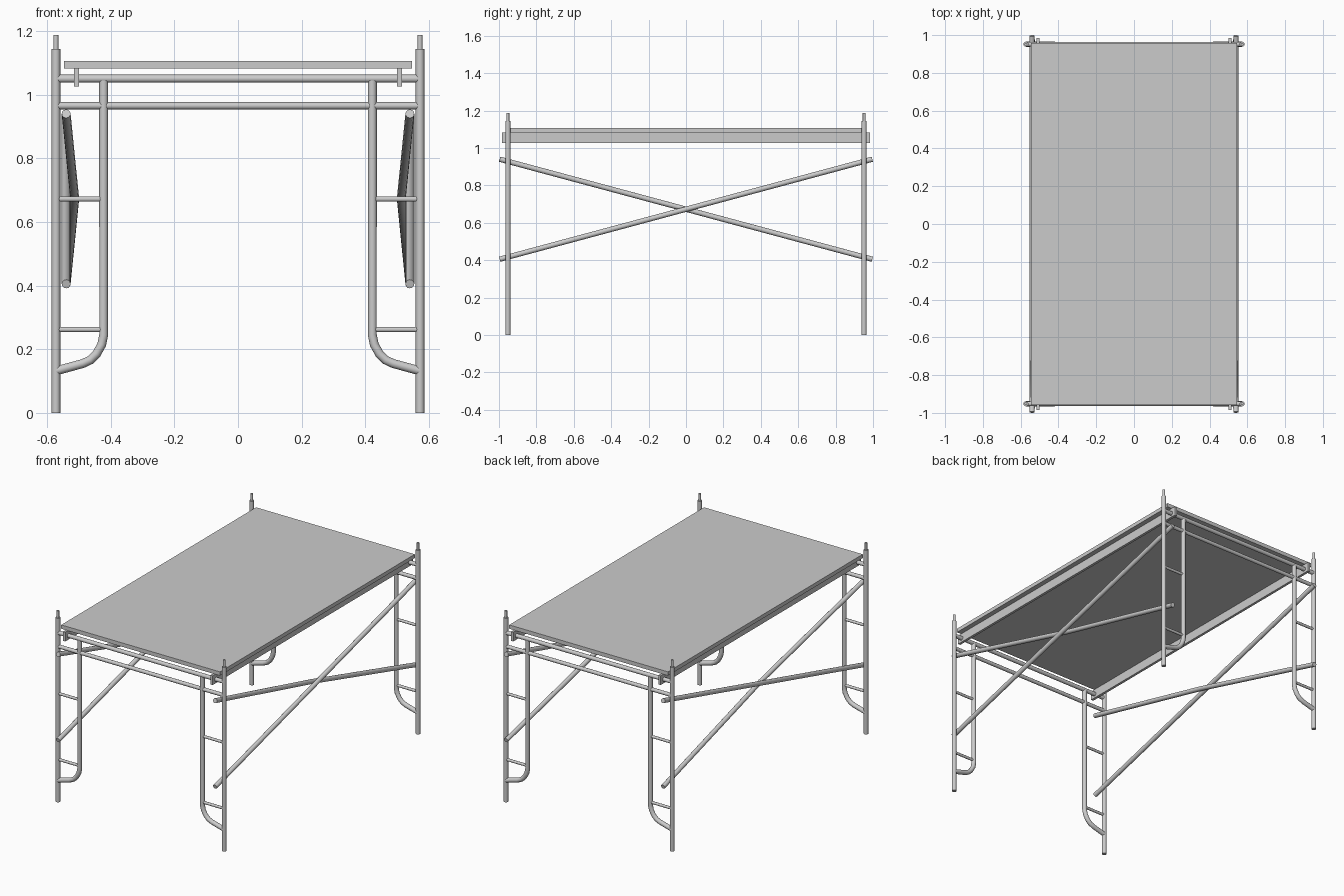
import bpy
from math import radians
from mathutils import Vector

if "Cube" in bpy.data.objects:
    bpy.data.objects.remove(bpy.data.objects["Cube"])


def tube(name, points, radius):
    """Round capped tube swept along a poly path."""
    cu = bpy.data.curves.new(name, 'CURVE')
    cu.dimensions = '3D'
    cu.bevel_depth = radius
    cu.bevel_resolution = 4
    cu.use_fill_caps = True
    sp = cu.splines.new('POLY')
    sp.points.add(len(points) - 1)
    for p, co in zip(sp.points, points):
        p.co = (*co, 1)
    ob = bpy.data.objects.new(name, cu)
    bpy.context.collection.objects.link(ob)
    bpy.ops.object.select_all(action='DESELECT')
    ob.select_set(True)
    bpy.context.view_layer.objects.active = ob
    bpy.ops.object.convert(target='MESH')
    bpy.ops.object.shade_smooth_by_angle(angle=radians(40))
    return bpy.context.object


def box(name, lo, hi):
    lo, hi = Vector(lo), Vector(hi)
    bpy.ops.mesh.primitive_cube_add(size=1, location=(lo + hi) / 2)
    ob = bpy.context.object
    ob.name = name
    ob.scale = hi - lo
    bpy.ops.object.transform_apply(location=False, rotation=False, scale=True)
    return ob


POST_X, LEG_X, FRAME_Y = 0.572, 0.422, 0.952
# inner leg profile: straight, bend at the foot, then out to the post
LEG = [(LEG_X, 1.045), (LEG_X, 0.245), (0.428, 0.215), (0.444, 0.186),
       (0.464, 0.166), (0.488, 0.155), (POST_X, 0.132)]

# Two end frames
for y, end in ((-FRAME_Y, "front"), (FRAME_Y, "back")):
    tube(end + "_top_bar", [(-POST_X, y, 1.05), (POST_X, y, 1.05)], 0.0125)
    tube(end + "_lower_bar", [(-POST_X, y, 0.965), (POST_X, y, 0.965)], 0.0115)
    for s, side in ((-1, "left"), (1, "right")):
        n = end + "_" + side
        tube(n + "_post", [(s * POST_X, y, 0), (s * POST_X, y, 1.144)], 0.0135)
        tube(n + "_pin", [(s * POST_X, y, 1.13), (s * POST_X, y, 1.187)], 0.0075)
        tube(n + "_inner_leg", [(s * x, y, z) for x, z in LEG], 0.014)
        for i, z in enumerate((0.262, 0.672)):
            tube(f"{n}_rung_{i}", [(s * POST_X, y, z), (s * LEG_X, y, z)], 0.0085)

# Crossed side braces (the inner one bows inwards) and platform rails
for s, side in ((-1, "left"), (1, "right")):
    tube(side + "_outer_brace",
         [(s * 0.54, -0.996, 0.405), (s * 0.54, 0.996, 0.94)], 0.014)
    tube(side + "_inner_brace",
         [(s * 0.54, -0.996, 0.94), (s * 0.513, 0, 0.6725), (s * 0.54, 0.996, 0.405)], 0.014)
    a, b = sorted((s * 0.499, s * 0.515))
    box(side + "_platform_rail", (a, -0.984, 1.026), (b, 0.984, 1.083))

# Platform board
box("platform", (-0.546, -0.957, 1.082), (0.546, 0.957, 1.106))
